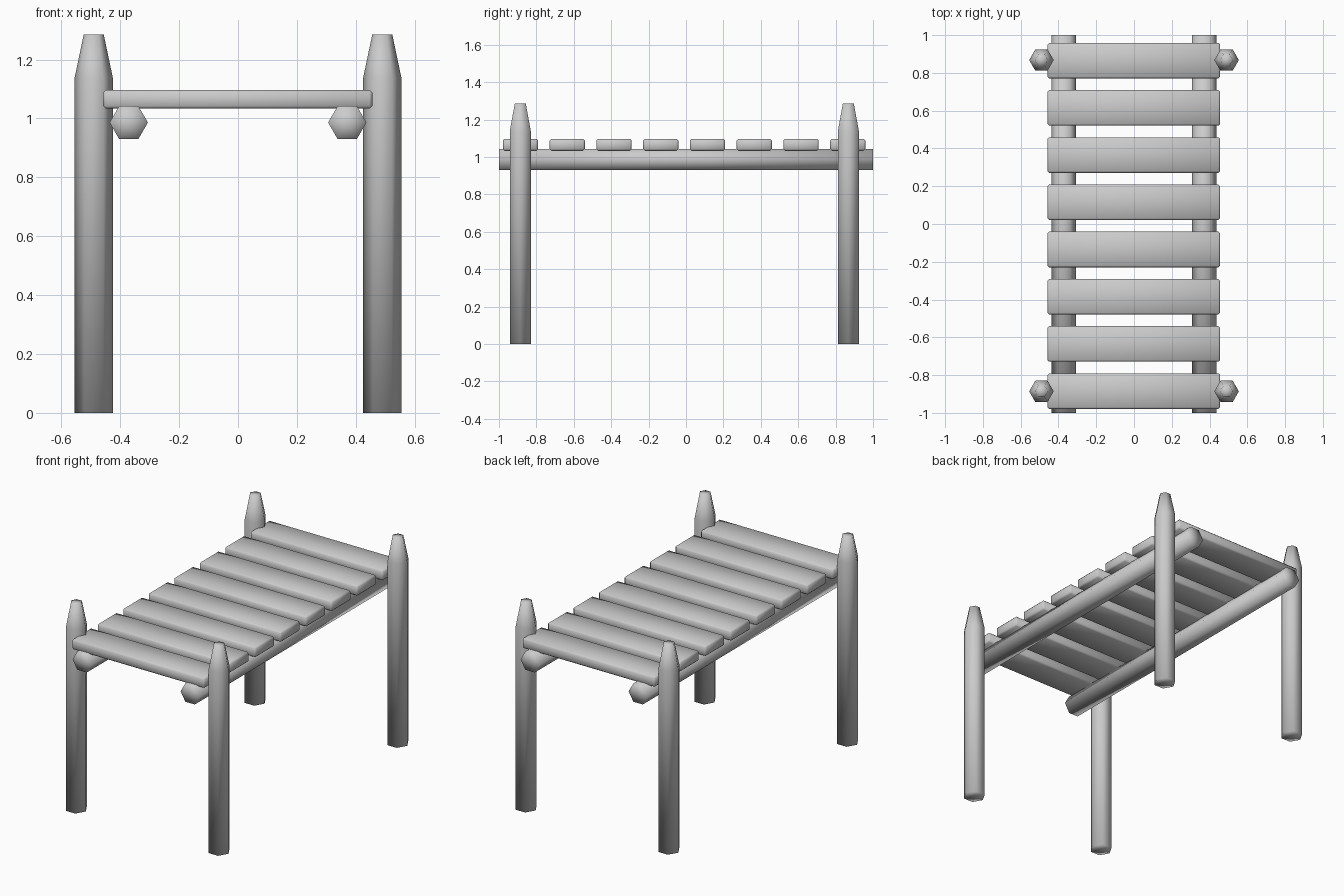
import bpy, bmesh, math

if "Cube" in bpy.data.objects:
    bpy.data.objects.remove(bpy.data.objects["Cube"])


def finish(name, bm):
    bmesh.ops.recalc_face_normals(bm, faces=bm.faces)
    mesh = bpy.data.meshes.new(name)
    bm.to_mesh(mesh)
    bm.free()
    for p in mesh.polygons:
        p.use_smooth = True
    obj = bpy.data.objects.new(name, mesh)
    bpy.context.collection.objects.link(obj)
    return obj


def hex_log(name, sections):
    """Six-sided log along z; sections are (height, radius), ends capped with fans."""
    bm = bmesh.new()
    rings = [[bm.verts.new((r * math.cos(i * math.pi / 3), r * math.sin(i * math.pi / 3), z))
              for i in range(6)] for z, r in sections]
    for a, b in zip(rings, rings[1:]):
        for i in range(6):
            j = (i + 1) % 6
            bm.faces.new((a[i], a[j], b[j], b[i]))
    for ring, z in ((rings[0], sections[0][0]), (rings[-1], sections[-1][0])):
        c = bm.verts.new((0, 0, z))
        for i in range(6):
            bm.faces.new((ring[i], ring[(i + 1) % 6], c))
    return finish(name, bm)


def plank(name, size, loc):
    bm = bmesh.new()
    bmesh.ops.create_cube(bm, size=1)
    bmesh.ops.scale(bm, vec=size, verts=bm.verts)
    bmesh.ops.bevel(bm, geom=bm.edges[:], offset=0.009, segments=1, affect='EDGES')
    obj = finish(name, bm)
    obj.location = loc
    return obj


for side, sx in (("left", -1), ("right", 1)):
    # Posts with tapered tops
    for end, y in (("front", -0.886), ("back", 0.868)):
        post = hex_log(f"{end}_{side}_post", [(0, 0.065), (1.138, 0.065), (1.285, 0.034)])
        post.location = (0.49 * sx, y, 0)
    # Long rails under the deck
    rail = hex_log(f"{side}_rail", [(-1, 0.065), (1, 0.065)])
    rail.rotation_euler.x = math.pi / 2
    rail.location = (0.371 * sx, 0, 0.986)

# Deck planks
for i in range(8):
    plank(f"deck_plank_{i + 1}", (0.914, 0.188, 0.064), (-0.001, -0.885 + 0.25 * i, 1.065))
